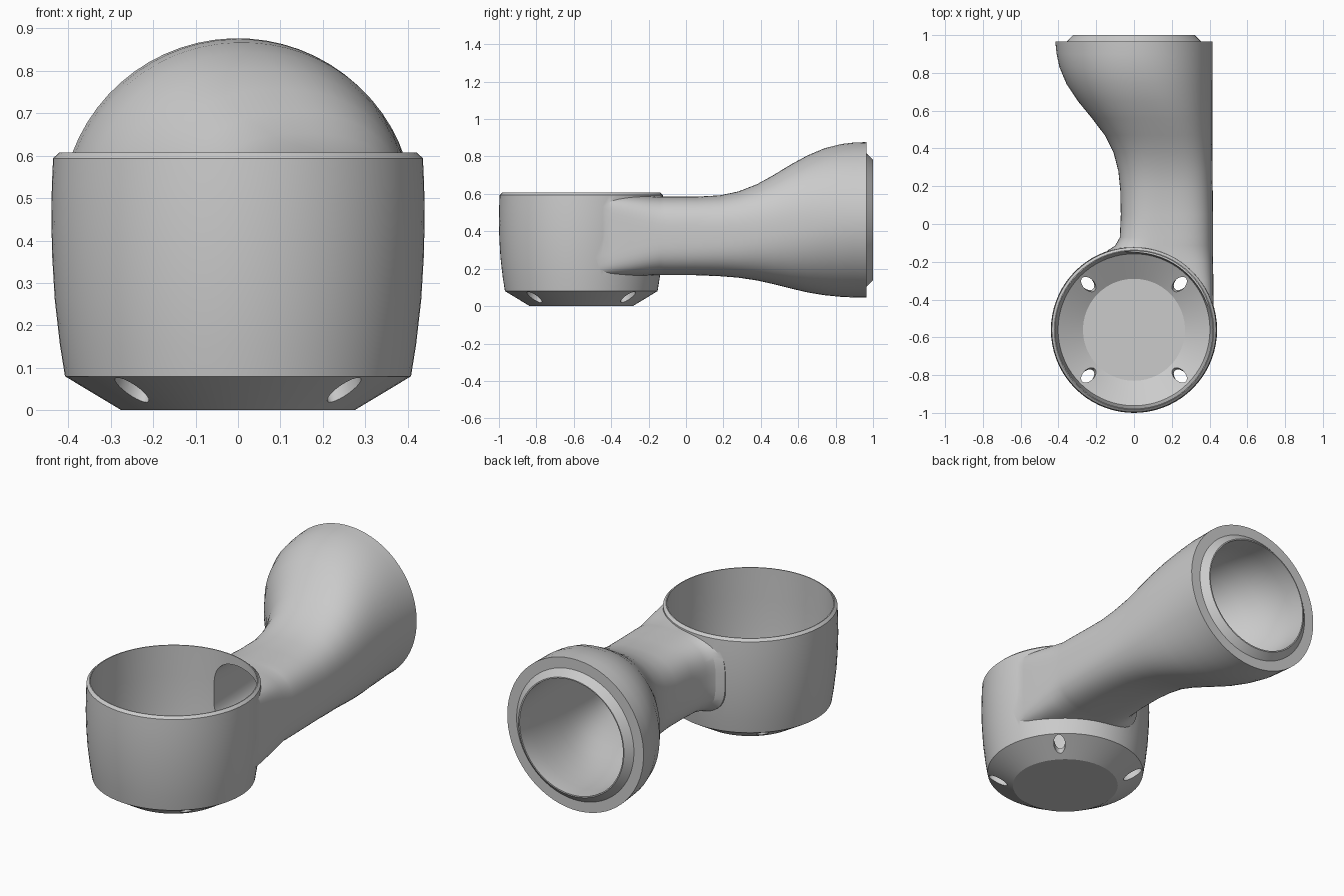
import bpy, bmesh, math
from mathutils import Matrix, Vector

if "Cube" in bpy.data.objects:
    bpy.data.objects.remove(bpy.data.objects["Cube"])

CUP_Y = -0.56


def loft(name, rings):
    """Skin closed rings of points and cap both ends."""
    bm = bmesh.new()
    loops = [[bm.verts.new(p) for p in ring] for ring in rings]
    n = len(loops[0])
    for a, b in zip(loops, loops[1:]):
        for i in range(n):
            bm.faces.new((a[i], a[(i + 1) % n], b[(i + 1) % n], b[i]))
    bm.faces.new(loops[0])
    bm.faces.new(loops[-1])
    bmesh.ops.recalc_face_normals(bm, faces=bm.faces)
    me = bpy.data.meshes.new(name)
    bm.to_mesh(me)
    bm.free()
    ob = bpy.data.objects.new(name, me)
    bpy.context.collection.objects.link(ob)
    return ob


def lathe(name, profile, n=72):
    return loft(name, [[(r * math.cos(2 * math.pi * i / n),
                         CUP_Y + r * math.sin(2 * math.pi * i / n), z)
                        for i in range(n)] for r, z in profile])


def section(y, x0, x1, z0, z1, power, n=64):
    """Superellipse outline in the plane at y."""
    ring = []
    for i in range(n):
        a = 2 * math.pi * (i + 0.37) / n
        c, s = math.cos(a), math.sin(a)
        px = math.copysign(abs(c) ** (2 / power), c)
        pz = math.copysign(abs(s) ** (2 / power), s)
        ring.append(((x0 + x1) / 2 + px * (x1 - x0) / 2, y,
                     (z0 + z1) / 2 + pz * (z1 - z0) / 2))
    return ring


def disc(y, r):
    return section(y, -r, r, 0.46 - r, 0.46 + r, 2)


def boolean(target, other, op):
    other.hide_render = True
    mod = target.modifiers.new("cut", 'BOOLEAN')
    mod.operation, mod.solver, mod.object = op, 'EXACT', other
    bpy.context.view_layer.objects.active = target
    bpy.ops.object.modifier_apply(modifier=mod.name)
    bpy.data.objects.remove(other, do_unlink=True)


# Cup body
cup = lathe("cup_and_arm", [(0.275, 0), (0.408, 0.08), (0.420, 0.155), (0.432, 0.26),
                            (0.438, 0.36), (0.440, 0.44), (0.439, 0.53),
                            (0.436, 0.594), (0.422, 0.607)])

# Flared arm, squarer where it melts into the cup: y, left, right, bottom, top, squareness
arm_sections = [
    (-0.50, -0.13, 0.418, 0.157, 0.594, 9),
    (-0.40, -0.13, 0.421, 0.157, 0.594, 7),
    (-0.30, -0.13, 0.420, 0.159, 0.592, 5),
    (-0.20, -0.14, 0.419, 0.163, 0.588, 3.8),
    (-0.14, -0.14, 0.418, 0.165, 0.585, 3.3),
    (-0.115, -0.10, 0.418, 0.165, 0.585, 3.2),
    (-0.07, -0.075, 0.418, 0.165, 0.585, 3.1),
    (0.05, -0.07, 0.418, 0.165, 0.585, 3),
    (0.18, -0.073, 0.417, 0.16, 0.592, 2.8),
    (0.28, -0.083, 0.416, 0.152, 0.613, 2.7),
    (0.38, -0.109, 0.415, 0.137, 0.652, 2.5),
    (0.47, -0.155, 0.415, 0.117, 0.702, 2.4),
    (0.56, -0.223, 0.415, 0.094, 0.757, 2.3),
    (0.65, -0.297, 0.415, 0.073, 0.806, 2.2),
    (0.74, -0.357, 0.415, 0.058, 0.844, 2.1),
    (0.83, -0.395, 0.415, 0.049, 0.867, 2.05),
    (0.90, -0.410, 0.415, 0.046, 0.875, 2),
    (0.965, -0.417, 0.415, 0.045, 0.877, 2),
]
arm = loft("arm", [section(*s) for s in arm_sections]
           + [disc(0.965, 0.358), disc(1.0, 0.322)])
boolean(cup, arm, 'UNION')

# Cup cavity
boolean(cup, lathe("cavity", [(0.27, 0.04), (0.402, 0.125), (0.408, 0.18), (0.413, 0.27),
                              (0.416, 0.36), (0.417, 0.44), (0.417, 0.7)]), 'DIFFERENCE')

# Passage from the arm mouth into the cup
rings = []
for y, x0, x1, z0, z1, p in arm_sections:
    f = min(max((y - 0.15) / 0.8, 0), 1)
    t = 0.025 + 0.075 * f
    rings.append(section(y, max(x0, -0.07 if y < 0 else -1) + t, x1 - t, z0 + t, z1 - t, p))
rings.append(disc(1.03, 0.315))
boolean(cup, loft("passage", rings), 'DIFFERENCE')

# Four slanted drain holes through the sloped base
for k in range(4):
    a = math.radians(45 + 90 * k)
    frame = (Matrix.Translation((0, CUP_Y, 0)) @ Matrix.Rotation(a, 4, 'Z')
             @ Matrix.Translation((0.355, 0, 0.045)) @ Matrix.Rotation(math.radians(-20), 4, 'Y'))
    hole = [[frame @ Vector((0.055 * math.cos(2 * math.pi * i / 24),
                             0.03 * math.sin(2 * math.pi * i / 24), h)) for i in range(24)]
            for h in (-0.12, 0.1)]
    boolean(cup, loft("drain_hole", hole), 'DIFFERENCE')

bpy.ops.object.select_all(action='DESELECT')
cup.select_set(True)
bpy.context.view_layer.objects.active = cup
bpy.ops.object.shade_smooth_by_angle(angle=math.radians(28))
